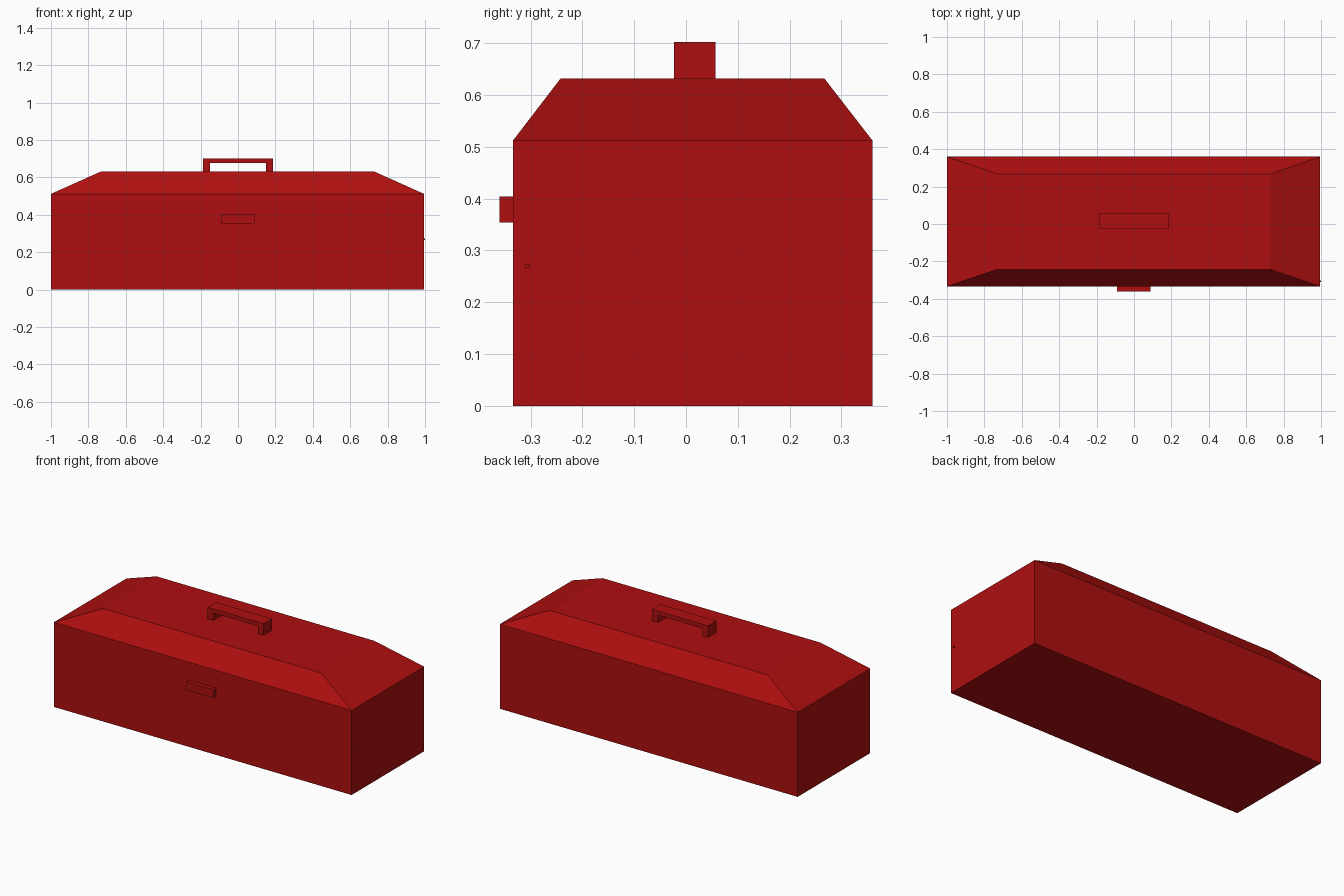
import bpy, bmesh

if "Cube" in bpy.data.objects:
    bpy.data.objects.remove(bpy.data.objects["Cube"])

red = bpy.data.materials.new("toolbox red")
red.diffuse_color = (0.43, 0.0048, 0.005, 1)
red.use_nodes = True
red.node_tree.nodes["Principled BSDF"].inputs["Base Color"].default_value = red.diffuse_color


def make(name, bm):
    bmesh.ops.recalc_face_normals(bm, faces=bm.faces)
    mesh = bpy.data.meshes.new(name)
    bm.to_mesh(mesh)
    bm.free()
    mesh.materials.append(red)
    obj = bpy.data.objects.new(name, mesh)
    bpy.context.collection.objects.link(obj)
    return obj


def loft(name, rings):
    """Closed solid joining equal-length rings of points."""
    bm = bmesh.new()
    rows = [[bm.verts.new(p) for p in r] for r in rings]
    for a, b in zip(rows, rows[1:]):
        for i in range(len(a)):
            j = (i + 1) % len(a)
            bm.faces.new((a[i], a[j], b[j], b[i]))
    bm.faces.new(rows[0])
    bm.faces.new(rows[-1])
    return make(name, bm)


def rect(x0, x1, y0, y1, z):
    return [(x0, y0, z), (x1, y0, z), (x1, y1, z), (x0, y1, z)]


# Box with sloping hipped lid, one closed shell
loft("box_and_lid", [rect(-1, 0.995, -0.334, 0.36, 0),
                     rect(-1, 0.995, -0.334, 0.36, 0.512),
                     rect(-0.732, 0.727, -0.242, 0.267, 0.632)])

# Carrying handle: bracket profile swept across y
half = [(0.187, 0.632), (0.187, 0.702)]
inner = [(0.149, 0.677), (0.149, 0.632)]
profile = ([(-x, z) for x, z in half] + [(x, z) for x, z in reversed(half)]
           + [(x, z) for x, z in reversed(inner)] + [(-x, z) for x, z in inner])
loft("handle", [[(x, y, z) for x, z in profile] for y in (-0.023, 0.057)])

# Front latch
loft("latch", [rect(-0.092, 0.087, -0.36, -0.33, z) for z in (0.354, 0.404)])

# Tiny rivet on the right side
loft("side_rivet", [rect(0.99, 1.0, -0.31, -0.302, z) for z in (0.266, 0.274)])
